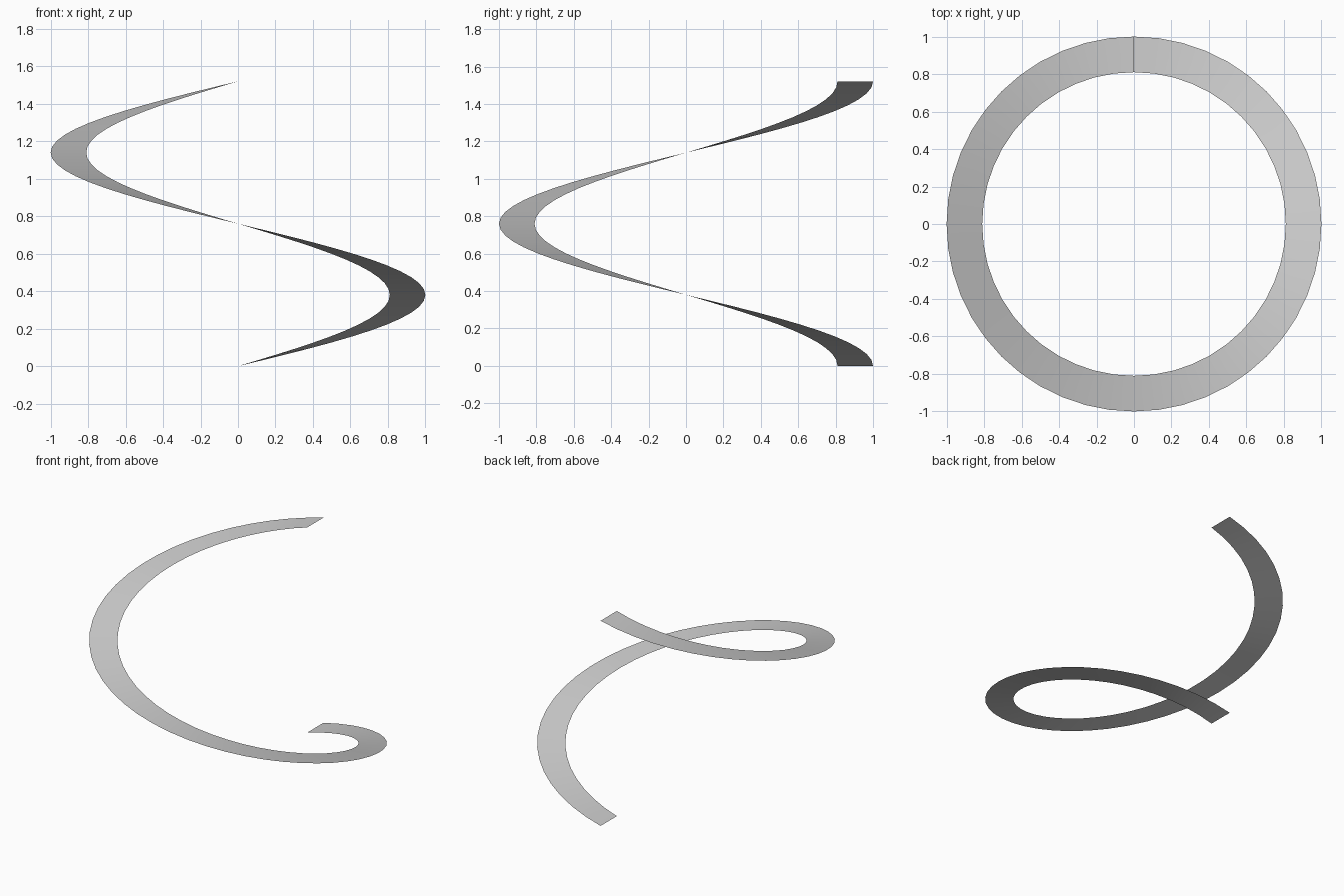
import bpy, bmesh, math

cube = bpy.data.objects.get("Cube")
if cube:
    bpy.data.objects.remove(cube, do_unlink=True)

OUTER, INNER, HEIGHT, STEPS = 1.0, 0.81, 1.52, 48

# Plain grey material
grey = bpy.data.materials.new("light grey")
grey.use_nodes = True
color = (0.6, 0.6, 0.6, 1)
grey.diffuse_color = color
grey.node_tree.nodes["Principled BSDF"].inputs["Base Color"].default_value = color

# Flat ribbon: a radial edge swept one clockwise turn while rising
bm = bmesh.new()
rungs = []
for i in range(STEPS + 1):
    t = i / STEPS
    a = math.tau * t
    rungs.append([bm.verts.new((r * math.sin(a), r * math.cos(a), HEIGHT * t))
                  for r in (INNER, OUTER)])
for (a_in, a_out), (b_in, b_out) in zip(rungs, rungs[1:]):
    face = bm.faces.new((a_in, a_out, b_out, b_in))
    face.normal_update()
    if face.normal.z < 0:
        face.normal_flip()
    face.smooth = True

mesh = bpy.data.meshes.new("spiral_ribbon")
bm.to_mesh(mesh)
bm.free()
mesh.materials.append(grey)
ribbon = bpy.data.objects.new("spiral_ribbon", mesh)
bpy.context.collection.objects.link(ribbon)
